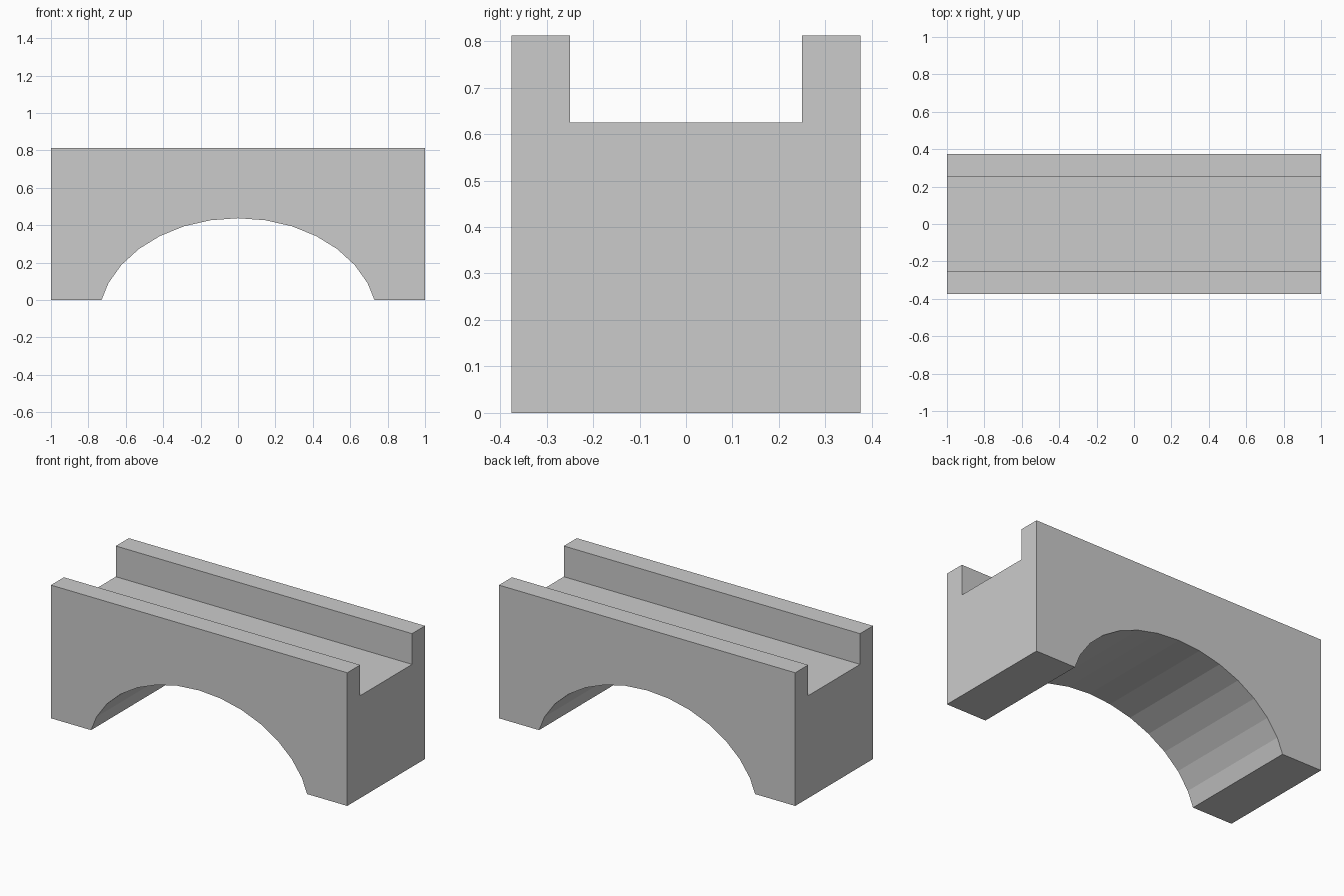
import bpy, bmesh
from math import sin, cos, tau
from mathutils import Vector

if "Cube" in bpy.data.objects:
    bpy.data.objects.remove(bpy.data.objects["Cube"])


def extrude_profile(name, points, direction):
    """Closed polygon extruded along a direction into a solid."""
    bm = bmesh.new()
    face = bm.faces.new([bm.verts.new(p) for p in points])
    ext = bmesh.ops.extrude_face_region(bm, geom=[face], use_keep_orig=True)
    moved = [v for v in ext["geom"] if isinstance(v, bmesh.types.BMVert)]
    bmesh.ops.translate(bm, verts=moved, vec=Vector(direction))
    bmesh.ops.recalc_face_normals(bm, faces=bm.faces[:])
    mesh = bpy.data.meshes.new(name)
    bm.to_mesh(mesh)
    bm.free()
    obj = bpy.data.objects.new(name, mesh)
    bpy.context.collection.objects.link(obj)
    return obj


# Bridge block: channelled U cross-section running the full length
half = [(0.375, 0), (0.375, 0.8125), (0.25, 0.8125), (0.25, 0.625)]
section = half + [(-y, z) for y, z in reversed(half)]
bridge = extrude_profile("arched_bridge", [(-1, y, z) for y, z in section], (2, 0, 0))

# Arch opening: 32-sided elliptical cylinder centred just below the ground
SIDES = 32
ellipse = [(0.75 * sin(tau * i / SIDES), -0.5, -0.125 + 0.5625 * cos(tau * i / SIDES))
           for i in range(SIDES)]
cutter = extrude_profile("arch_cutter", ellipse, (0, 1, 0))
cutter.hide_render = True

# Carve the arch and bake the result
cut = bridge.modifiers.new("arch", 'BOOLEAN')
cut.operation = 'DIFFERENCE'
cut.solver = 'EXACT'
cut.object = cutter
bpy.context.view_layer.objects.active = bridge
bpy.ops.object.modifier_apply(modifier=cut.name)
bpy.data.objects.remove(cutter)
